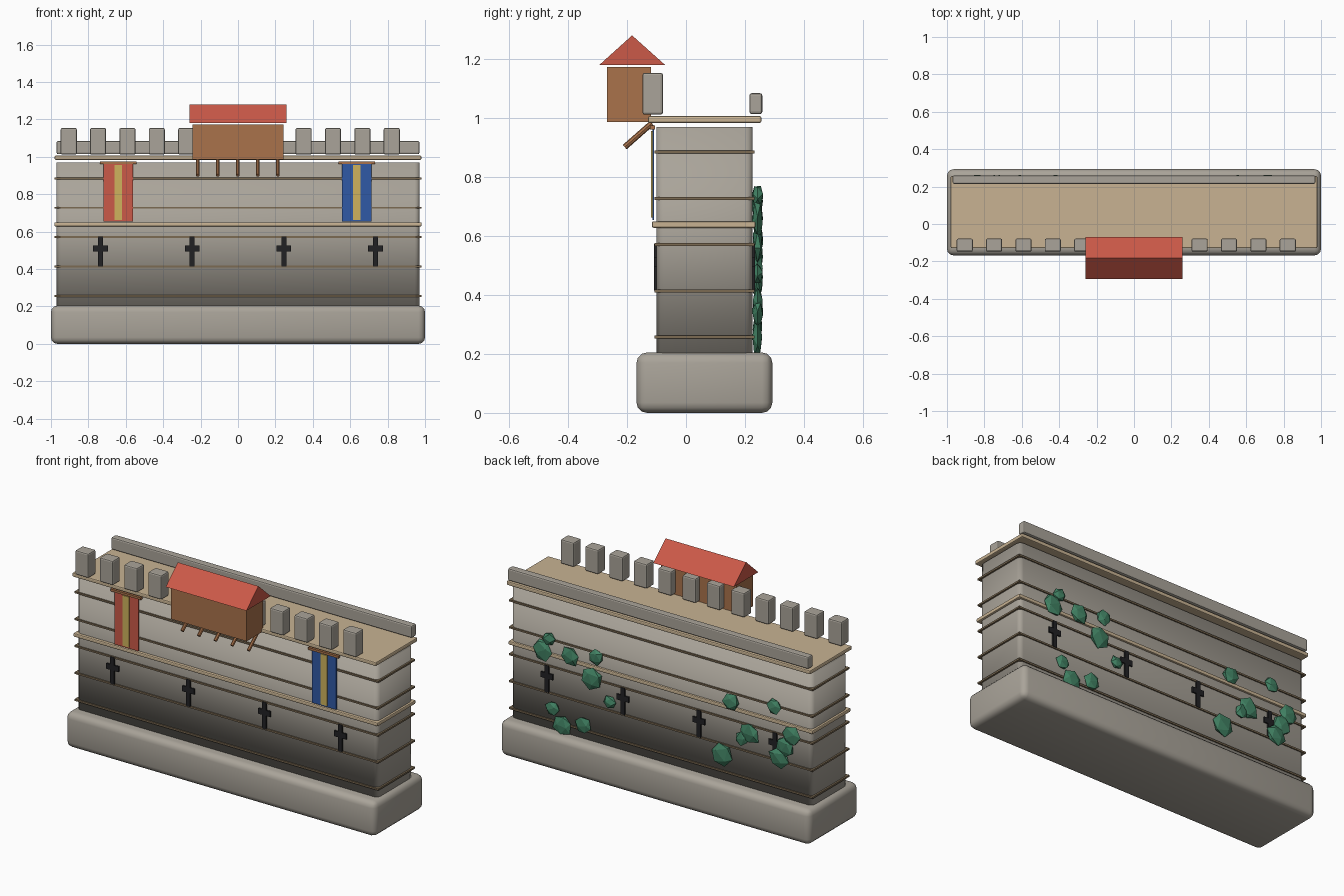
import bpy, bmesh, math, random
from mathutils import Vector, Matrix

if "Cube" in bpy.data.objects:
    bpy.data.objects.remove(bpy.data.objects["Cube"])

random.seed(4)


def material(name, rgb):
    m = bpy.data.materials.new(name)
    m.diffuse_color = (*rgb, 1)
    m.use_nodes = True
    m.node_tree.nodes["Principled BSDF"].inputs["Base Color"].default_value = m.diffuse_color
    return m


STONE = material("grey stone", (0.40, 0.37, 0.32))
CREAM = material("pale sandstone", (0.58, 0.45, 0.29))
JOINT = material("dark mortar", (0.20, 0.145, 0.085))
RED = material("red", (0.60, 0.10, 0.065))
WOOD = material("brown wood", (0.40, 0.17, 0.07))
BLACK = material("dark opening", (0.015, 0.015, 0.017))
BLUE = material("banner blue", (0.03, 0.10, 0.38))
GOLD = material("gold", (0.62, 0.45, 0.11))
GREEN = material("ivy green", (0.055, 0.23, 0.13))


def finish(name, bm, mat, smooth=False):
    bmesh.ops.recalc_face_normals(bm, faces=bm.faces)
    me = bpy.data.meshes.new(name)
    bm.to_mesh(me)
    bm.free()
    me.materials.append(mat)
    for p in me.polygons:
        p.use_smooth = smooth
    ob = bpy.data.objects.new(name, me)
    bpy.context.collection.objects.link(ob)
    return ob


def box(name, x, y, z, mat, bevel=0, segments=2, vertical_only=False):
    """Box from (min, max) pairs, optionally with rounded edges."""
    bm = bmesh.new()
    bmesh.ops.create_cube(bm, size=1)
    for v in bm.verts:
        v.co = Vector([(a + b) / 2 + c * (b - a) for c, (a, b) in zip(v.co, (x, y, z))])
    if bevel:
        edges = [e for e in bm.edges if not vertical_only
                 or abs(e.verts[0].co.z - e.verts[1].co.z) > 0.01]
        bmesh.ops.bevel(bm, geom=edges, offset=bevel, segments=segments,
                        profile=0.5, affect='EDGES')
    return finish(name, bm, mat, smooth=bevel > 0.02)


# Battered foot and main wall
box("wall_base", (-1, 1), (-0.168, 0.293), (0, 0.205), STONE, 0.035, 3)
box("wall_body", (-0.97, 0.97), (-0.10, 0.225), (0.19, 0.97), STONE, 0.025, 3, True)

# Mortar courses and string course
for i in range(5):
    z = 0.257 + 0.157 * i
    box("stone_course", (-0.98, 0.98), (-0.107, 0.232), (z - 0.005, z + 0.005), JOINT)
box("string_course", (-0.982, 0.982), (-0.116, 0.236), (0.628, 0.650), CREAM, 0.006)

# Walkway, rear parapet and merlons
box("walkway", (-0.98, 0.98), (-0.129, 0.256), (0.984, 1.007), CREAM, 0.006)
box("rear_parapet", (-0.97, 0.97), (0.215, 0.259), (1.014, 1.085), STONE, 0.008)
for i in range(12):
    x = -0.905 + 0.157 * i
    box("merlon", (x - 0.043, x + 0.043), (-0.148, -0.078), (1.012, 1.154), STONE, 0.008)

# Timber hoarding with gabled roof and braces
box("hoarding", (-0.243, 0.243), (-0.268, -0.118), (0.987, 1.173), WOOD)
bm = bmesh.new()
end = bm.faces.new([bm.verts.new((-0.26, y, z)) for y, z in
                    ((-0.295, 1.18), (-0.07, 1.18), (-0.183, 1.281))])
new = bmesh.ops.extrude_face_region(bm, geom=[end], use_keep_orig=True)["geom"]
bmesh.ops.translate(bm, vec=(0.52, 0, 0), verts=[v for v in new if isinstance(v, bmesh.types.BMVert)])
finish("hoarding_roof", bm, RED)
for i in range(5):
    x = -0.215 + 0.107 * i
    a, b = Vector((x, -0.116, 0.983)), Vector((x, -0.208, 0.902))
    bm = bmesh.new()
    rot = (b - a).to_track_quat('Z', 'Y').to_matrix().to_4x4()
    bmesh.ops.create_cone(bm, cap_ends=True, segments=8, radius1=0.01, radius2=0.01,
                          depth=(b - a).length, matrix=Matrix.Translation((a + b) / 2) @ rot)
    finish("hoarding_brace", bm, WOOD, False)

# Cross-shaped arrow slits on both faces
for x in (-0.735, -0.245, 0.245, 0.735):
    for y in ((-0.109, -0.100), (0.225, 0.234)):
        box("arrow_slit", (x - 0.013, x + 0.013), y, (0.415, 0.573), BLACK)
        box("arrow_slit_arm", (x - 0.039, x + 0.039), y, (0.495, 0.527), BLACK)

# Banners
for x, mat in ((-0.64, RED), (0.635, BLUE)):
    box("banner", (x - 0.078, x + 0.078), (-0.114, -0.108), (0.655, 0.965), mat)
    box("banner_stripe", (x - 0.021, x + 0.021), (-0.119, -0.1141), (0.663, 0.957), GOLD)
    box("banner_rod", (x - 0.098, x + 0.098), (-0.122, -0.106), (0.962, 0.975), WOOD)

# Ivy clumps on the rear: x, z, radius
ivy = [(0.755, 0.66, 0.07), (0.715, 0.735, 0.042), (0.58, 0.67, 0.058), (0.41, 0.71, 0.052),
       (0.44, 0.58, 0.068), (0.32, 0.47, 0.04), (0.69, 0.34, 0.045), (0.625, 0.255, 0.065),
       (0.49, 0.29, 0.055), (-0.46, 0.68, 0.055), (-0.74, 0.73, 0.048), (-0.85, 0.59, 0.06),
       (-0.58, 0.53, 0.065), (-0.53, 0.49, 0.045), (-0.81, 0.515, 0.06),
       (-0.77, 0.44, 0.065), (-0.40, 0.36, 0.072)]
for x, z, r in ivy:
    bm = bmesh.new()
    bmesh.ops.create_icosphere(bm, subdivisions=1, radius=1)
    spin = Matrix.Rotation(random.uniform(0, 6.28), 3, 'Y')
    for v in bm.verts:
        c = spin @ v.co * random.uniform(0.85, 1.1)
        v.co = (x + c.x * r, 0.243 + c.y * 0.02, z + c.z * r)
    finish("ivy_clump", bm, GREEN)
